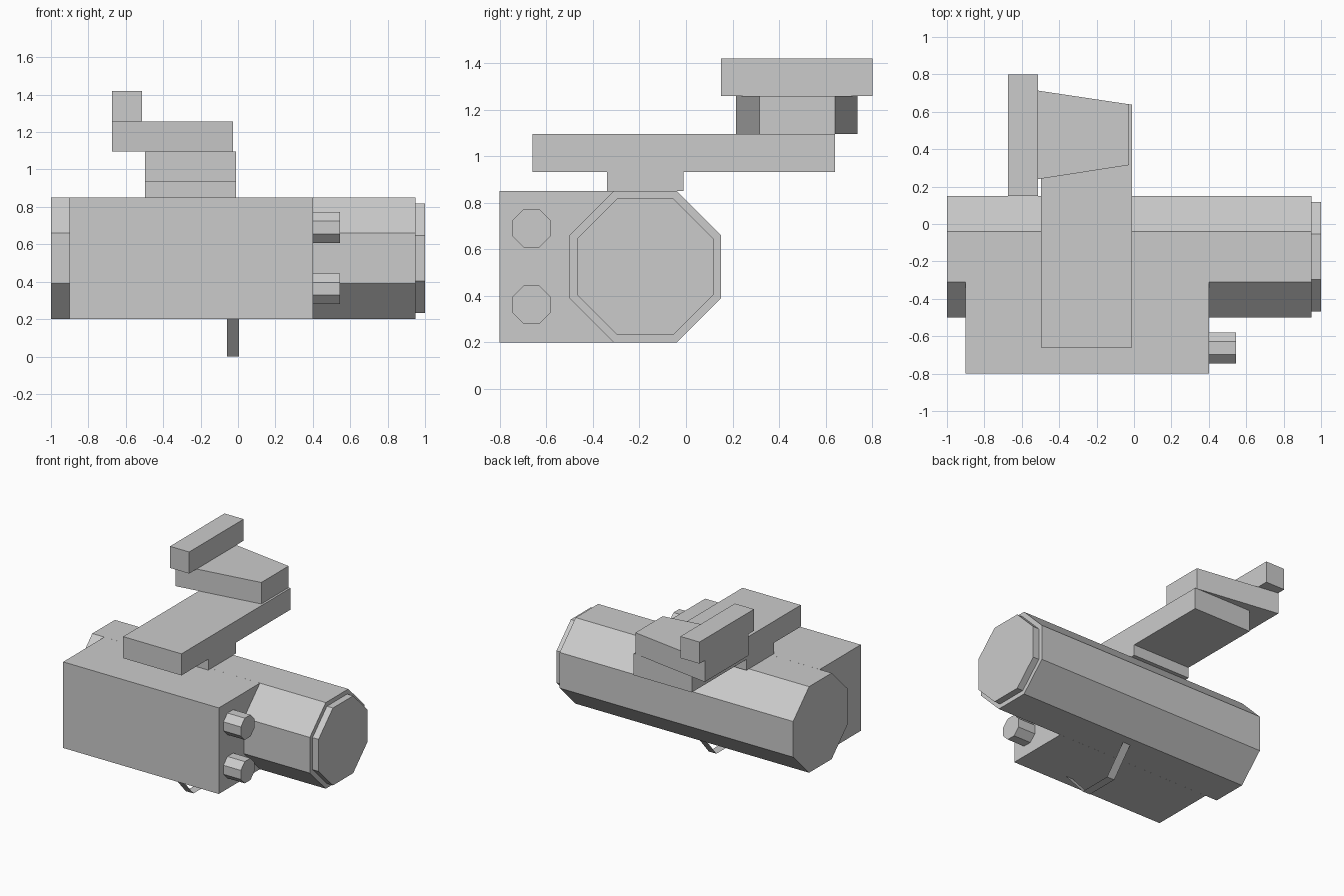
import bpy
from math import pi, cos, sin

if "Cube" in bpy.data.objects:
    bpy.data.objects.remove(bpy.data.objects["Cube"])


def make_mesh(name, verts, faces):
    mesh = bpy.data.meshes.new(name)
    mesh.from_pydata(verts, [], faces)
    mesh.update()
    obj = bpy.data.objects.new(name, mesh)
    bpy.context.collection.objects.link(obj)
    return obj


def prism(name, profile, lo, hi, place):
    """Extrude a closed 2D profile between lo and hi; place maps (a, b, h) to xyz."""
    n = len(profile)
    verts = [place(a, b, h) for h in (lo, hi) for a, b in profile]
    faces = [tuple(reversed(range(n))), tuple(range(n, 2 * n))]
    faces += [(i, (i + 1) % n, (i + 1) % n + n, i + n) for i in range(n)]
    return make_mesh(name, verts, faces)


def along_z(a, b, h):
    return (a, b, h)


def along_x(a, b, h):
    return (h, a, b)


def block(name, x, y, z):
    profile = [(x[0], y[0]), (x[1], y[0]), (x[1], y[1]), (x[0], y[1])]
    return prism(name, profile, z[0], z[1], along_z)


def octagon_bar(name, x, y, z, apothem):
    r = apothem / cos(pi / 8)
    profile = [(y + r * cos(pi / 8 + i * pi / 4), z + r * sin(pi / 8 + i * pi / 4))
               for i in range(8)]
    return prism(name, profile, x[0], x[1], along_x)


# Octagonal body with stepped end cap
octagon_bar("body_tube", (-1.0, 0.95), -0.175, 0.525, 0.325)
octagon_bar("end_cap", (0.95, 1.0), -0.175, 0.525, 0.292)

# Side housing and its two knobs
block("side_housing", (-0.9, 0.4), (-0.8, -0.31), (0.2, 0.85))
for label, z in (("upper", 0.69), ("lower", 0.362)):
    octagon_bar(label + "_knob", (0.4, 0.545), -0.663, z, 0.082)

# Stacked arm on top
block("arm_base", (-0.497, -0.01), (-0.34, -0.01), (0.85, 0.932))
block("arm_plate", (-0.497, -0.01), (-0.66, 0.64), (0.932, 1.095))
prism("tapered_arm", [(-0.673, 0.215), (-0.026, 0.315), (-0.026, 0.64), (-0.673, 0.737)],
      1.095, 1.257, along_z)
block("top_bar", (-0.673, -0.513), (0.15, 0.8), (1.257, 1.42))

# Thin bent strip hanging below the body
path = [(-0.72, 0.2), (-0.54, 0.0), (-0.28, 0.0), (-0.11, 0.2)]
verts = [(x, y, z) for y, z in path for x in (-0.058, 0.006)]
make_mesh("lower_loop", verts,
          [(2 * i, 2 * i + 2, 2 * i + 3, 2 * i + 1) for i in range(len(path) - 1)])
